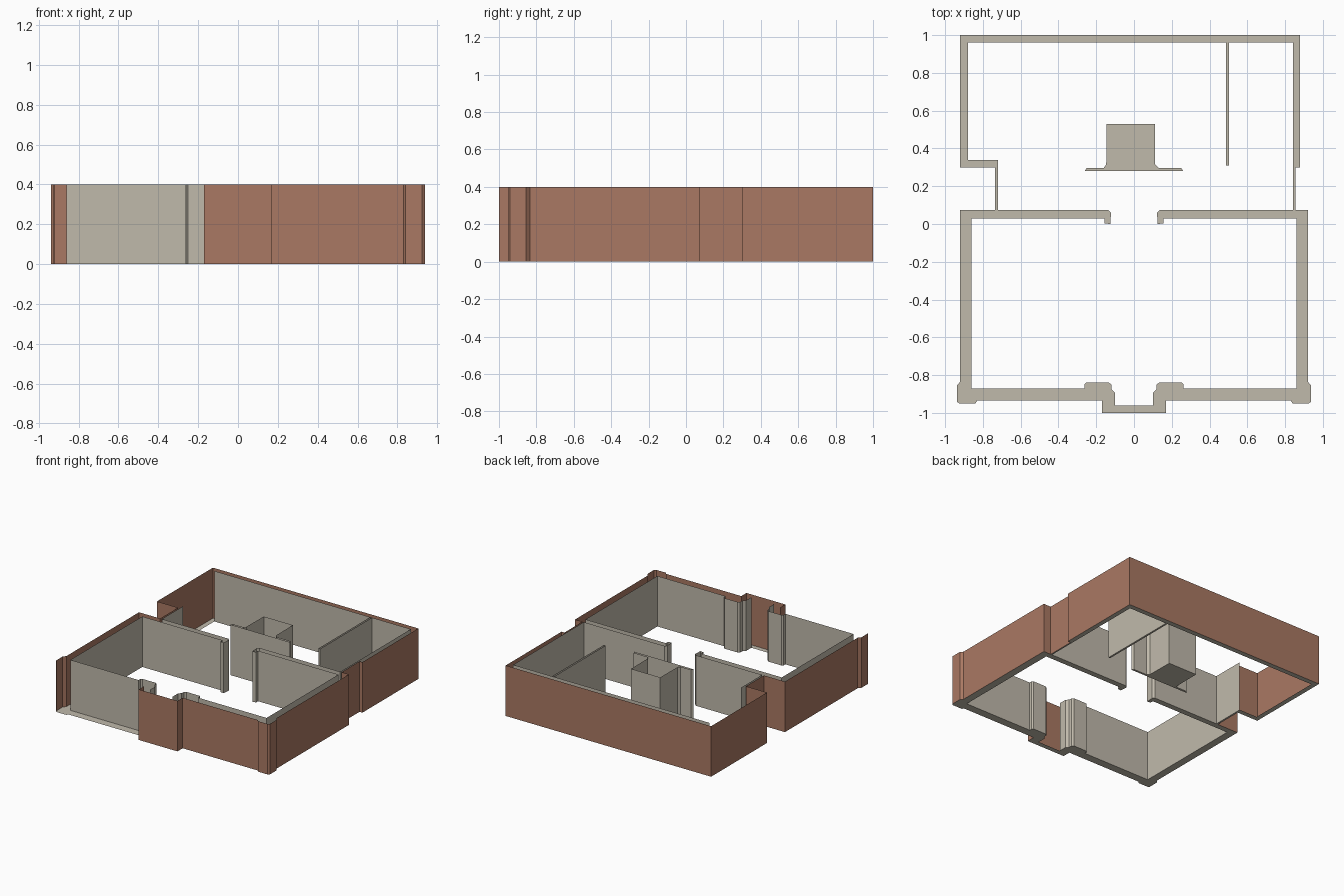
import bpy, bmesh

if "Cube" in bpy.data.objects:
    bpy.data.objects.remove(bpy.data.objects["Cube"])

H = 0.4  # wall height


def material(name, rgb):
    m = bpy.data.materials.new(name)
    m.diffuse_color = (*rgb, 1)
    m.use_nodes = True
    m.node_tree.nodes["Principled BSDF"].inputs["Base Color"].default_value = m.diffuse_color
    return m


BRICK = material("brick", (0.40, 0.19, 0.125))
PLASTER = material("plaster", (0.53, 0.49, 0.41))


def finish(name, bm, mat):
    me = bpy.data.meshes.new(name)
    bm.to_mesh(me)
    bm.free()
    me.materials.append(mat)
    ob = bpy.data.objects.new(name, me)
    bpy.context.collection.objects.link(ob)
    return ob


def wall(name, pts, mat):
    """Open vertical sheet along a plan line, facing right of its direction."""
    bm = bmesh.new()
    low = [bm.verts.new((x, y, 0)) for x, y in pts]
    high = [bm.verts.new((x, y, H)) for x, y in pts]
    for i in range(len(pts) - 1):
        bm.faces.new((low[i], low[i + 1], high[i + 1], high[i]))
    finish(name, bm, mat)


def base(name, loops, mat):
    """Flat underside filling plan outlines; inner loops become holes."""
    bm = bmesh.new()
    edges = []
    for loop in loops:
        vs = [bm.verts.new((x, y, 0)) for x, y in loop]
        edges += [bm.edges.new((vs[i - 1], vs[i])) for i in range(len(vs))]
    bmesh.ops.triangle_fill(bm, use_beauty=True, edges=edges, normal=(0, 0, -1))
    for f in bm.faces:
        f.normal_update()
        if f.normal.z > 0:
            f.normal_flip()
    finish(name, bm, mat)


def mirror(pts):
    return [(-x, y) for x, y in pts]


def outline(runs):
    pts = []
    for _, run, _ in runs:
        pts += run[:-1]  # the next run starts at this run's end
    return pts


# Corner pier and side wall of the front room (right side, going back)
pier = [(0.83, -0.935), (0.84, -0.95), (0.925, -0.95), (0.938, -0.94),
        (0.938, -0.855), (0.92, -0.835), (0.92, 0.075)]
left_pier = mirror(pier)[::-1]

# Outer skin, counter-clockwise; the third item says whether it has a face
outer = [
    ("bay_front", [(-0.17, -1), (0.17, -1), (0.17, -0.935)], True),
    ("front_wall_right", [(0.17, -0.935)] + pier, True),
    ("east_wall", [(0.92, 0.075), (0.855, 0.075), (0.855, 0.30),
                   (0.88, 0.30), (0.88, 1)], True),
    ("back_wall", [(0.88, 1), (-0.92, 1)], True),
    ("west_wall", [(-0.92, 1), (-0.92, 0.30), (-0.735, 0.30),
                   (-0.735, 0.075), (-0.92, 0.075)], True),
    ("west_front_wall", left_pier[:5], True),
    ("front_wall_left_open", left_pier[4:] + [(-0.17, -0.935)], False),
    ("bay_return_left", [(-0.17, -0.935), (-0.17, -1)], True),
]

# Front room lining: bay jamb, pilaster, side wall, cross wall, door jamb
half = [(0.10, -0.96), (0.10, -0.895), (0.118, -0.875), (0.12, -0.85),
        (0.135, -0.838), (0.25, -0.838), (0.262, -0.848), (0.262, -0.87),
        (0.86, -0.87), (0.86, 0.03), (0.155, 0.03), (0.155, 0.003),
        (0.125, 0), (0.122, 0.06), (0.138, 0.075)]

# Inner skin, clockwise so that it faces the rooms
inner = [
    ("bay_inside_open", [half[0], (-0.10, -0.96)], False),
    ("front_room_left", mirror(half), True),
    ("cross_wall_back_left", [(-0.138, 0.075), (-0.72, 0.075),
                              (-0.72, 0.34)], True),
    ("west_inside_open", [(-0.72, 0.34), (-0.88, 0.34), (-0.88, 0.96)], False),
    ("back_room_lining", [(-0.88, 0.96), (0.843, 0.96), (0.843, 0.075),
                          (0.138, 0.075)], True),
    ("front_room_right", half[::-1], True),
]

for runs, mat in ((outer, BRICK), (inner, PLASTER)):
    for name, pts, visible in runs:
        if visible:
            wall(name, pts, mat)
base("wall_base", [outline(outer), outline(inner)], PLASTER)

# Free-standing parts: hearth block with side wings, and a thin partition
hearth = [(-0.262, 0.28), (0.26, 0.28), (0.25, 0.297), (0.13, 0.297),
          (0.112, 0.315), (0.11, 0.53), (-0.145, 0.53), (-0.147, 0.315),
          (-0.16, 0.297), (-0.25, 0.297)]
partition = [(0.487, 0.31), (0.502, 0.31), (0.502, 0.96), (0.487, 0.96)]
for name, loop in (("hearth_block", hearth), ("partition", partition)):
    wall(name, loop + loop[:1], PLASTER)
    base(name + "_base", [loop], PLASTER)
